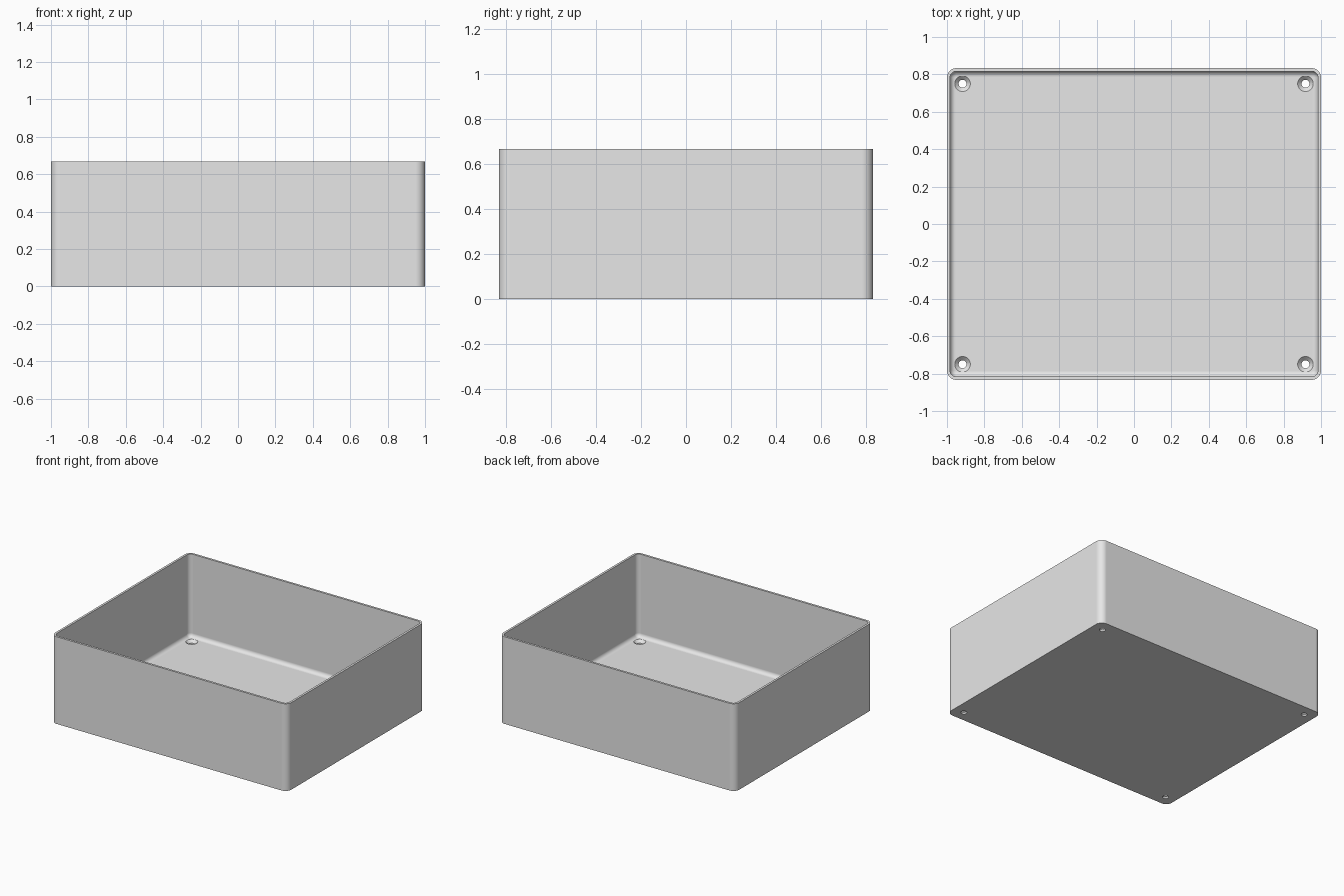
import bpy, bmesh, math

if "Cube" in bpy.data.objects:
    bpy.data.objects.remove(bpy.data.objects["Cube"])

HX, HY, H = 1.0, 0.8333, 0.6667   # half width, half depth, height
WALL, FLOOR, FIL = 0.0167, 0.0333, 0.03
R_OUT = 0.05                      # outer vertical corner radius
SEG = 10

grey = bpy.data.materials.new("light grey plastic")
grey.diffuse_color = (0.8, 0.8, 0.8, 1)
grey.use_nodes = True
grey.node_tree.nodes["Principled BSDF"].inputs["Base Color"].default_value = grey.diffuse_color


def rounded_ring(bm, inset, z):
    """Rounded rectangle loop, inset from the outer wall."""
    r = max(R_OUT - inset, 0.003)
    cx, cy = HX - inset - r, HY - inset - r
    ring = []
    for q, (sx, sy) in enumerate([(1, 1), (-1, 1), (-1, -1), (1, -1)]):
        for i in range(SEG + 1):
            a = math.pi / 2 * (q + i / SEG)
            ring.append(bm.verts.new((sx * cx + r * math.cos(a),
                                      sy * cy + r * math.sin(a), z)))
    return ring


def circle_ring(bm, x, y, r, z, n=40):
    return [bm.verts.new((x + r * math.cos(2 * math.pi * i / n),
                          y + r * math.sin(2 * math.pi * i / n), z)) for i in range(n)]


def loft(bm, rings):
    """Skin the loops into one closed solid."""
    for a, b in zip(rings, rings[1:]):
        n = len(a)
        for i in range(n):
            j = (i + 1) % n
            bm.faces.new((a[i], a[j], b[j], b[i]))
    bm.faces.new(rings[0][::-1])
    bm.faces.new(rings[-1])


def make_object(name, bm):
    bmesh.ops.recalc_face_normals(bm, faces=bm.faces)
    mesh = bpy.data.meshes.new(name)
    bm.to_mesh(mesh)
    bm.free()
    mesh.materials.append(grey)
    ob = bpy.data.objects.new(name, mesh)
    bpy.context.collection.objects.link(ob)
    return ob


# Open box: outer wall, rim, inner wall, rounded floor edge, floor
bm = bmesh.new()
section = [(0, 0), (0, H), (WALL, H)]
for i in range(9):
    a = math.pi / 2 * i / 8
    section.append((WALL + FIL * (1 - math.cos(a)), FLOOR + FIL * (1 - math.sin(a))))
loft(bm, [rounded_ring(bm, d, z) for d, z in section])
box = make_object("open_box", bm)

# Countersunk screw holes in the four floor corners
bm = bmesh.new()
HOLE, SINK = 0.021, 0.0417
for sx in (-1, 1):
    for sy in (-1, 1):
        profile = [(HOLE, -0.05), (HOLE, FLOOR - (SINK - HOLE)),
                   (SINK, FLOOR), (SINK, FLOOR + 0.04)]
        loft(bm, [circle_ring(bm, sx * 0.9167, sy * 0.75, r, z) for r, z in profile])
cutter = make_object("screw_hole_cutter", bm)
cutter.hide_render = True

cut = box.modifiers.new("screw_holes", 'BOOLEAN')
cut.operation, cut.solver, cut.object = 'DIFFERENCE', 'EXACT', cutter

bpy.context.view_layer.objects.active = box
box.select_set(True)
bpy.ops.object.modifier_apply(modifier=cut.name)
bpy.data.objects.remove(cutter)

# Smooth corners, crisp edges
bpy.ops.object.shade_smooth_by_angle(angle=math.radians(30))
weighted = box.modifiers.new("flat_panels", 'WEIGHTED_NORMAL')
weighted.keep_sharp = True
